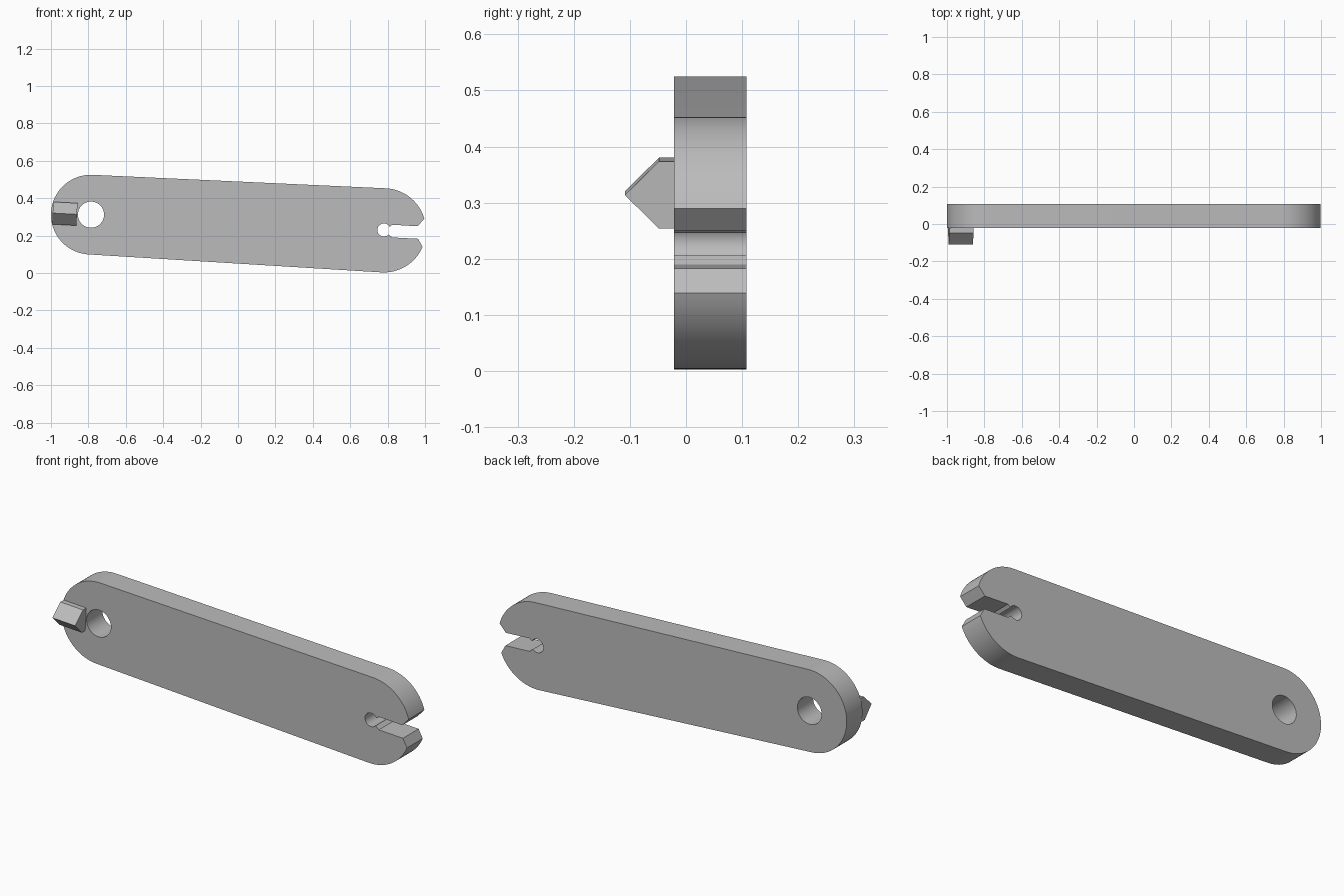
import bpy, bmesh
from math import sin, cos, radians
from mathutils import Matrix, Vector

cube = bpy.data.objects.get("Cube")
if cube:
    bpy.data.objects.remove(cube, do_unlink=True)

grey = bpy.data.materials.new("plain grey")
grey.use_nodes = True
grey.diffuse_color = (0.5, 0.5, 0.5, 1)
grey.node_tree.nodes["Principled BSDF"].inputs["Base Color"].default_value = (0.5, 0.5, 0.5, 1)


def arc(cx, cz, r, start, end, steps):
    """Points along a circle, angles in degrees."""
    angles = [radians(start + (end - start) * i / steps) for i in range(steps + 1)]
    return [(cx + r * cos(a), cz + r * sin(a)) for a in angles]


def extrude_profile(name, loops, depth, matrix):
    """Fill closed loops, inner ones as holes, and give them thickness."""
    curve = bpy.data.curves.new(name + "_profile", 'CURVE')
    curve.dimensions = '2D'
    curve.fill_mode = 'BOTH'
    curve.extrude = depth / 2
    for loop in loops:
        spline = curve.splines.new('POLY')
        spline.points.add(len(loop) - 1)
        for point, (u, v) in zip(spline.points, loop):
            point.co = (u, v, 0, 1)
        spline.use_cyclic_u = True
    helper = bpy.data.objects.new(name + "_profile", curve)
    bpy.context.collection.objects.link(helper)
    mesh = bpy.data.meshes.new_from_object(
        helper.evaluated_get(bpy.context.evaluated_depsgraph_get()))
    bpy.data.objects.remove(helper, do_unlink=True)

    bm = bmesh.new()
    bm.from_mesh(mesh)
    bmesh.ops.remove_doubles(bm, verts=bm.verts, dist=1e-5)
    bmesh.ops.transform(bm, matrix=matrix, verts=bm.verts)
    bmesh.ops.recalc_face_normals(bm, faces=bm.faces)
    bm.to_mesh(mesh)
    bm.free()

    mesh.name = name
    mesh.materials.clear()
    mesh.materials.append(grey)
    obj = bpy.data.objects.new(name, mesh)
    bpy.context.collection.objects.link(obj)
    bpy.ops.object.select_all(action='DESELECT')
    obj.select_set(True)
    bpy.context.view_layer.objects.active = obj
    bpy.ops.object.shade_smooth_by_angle(angle=radians(25))
    return obj


# Link plate: rounded ends, with a keyhole slot in the left end
outline = (
    arc(-0.787, 0.312, 0.213, 87.4, 266.6, 40)
    + arc(0.78, 0.228, 0.225, -93.4, -23.2, 20)
    + [(0.963, 0.183), (0.825, 0.19)]
    + arc(0.78, 0.23, 0.035, -43, -333, 32)
    + [(0.825, 0.258), (0.96, 0.25)]
    + arc(0.78, 0.228, 0.225, 16, 87.4, 20)
)
pivot_hole = arc(-0.786, 0.312, 0.07, 0, 351, 39)
stand_up = Matrix.Translation((0, 0.0435, 0)) @ Matrix.Rotation(radians(90), 4, 'X')
extrude_profile("link_plate", [outline, pivot_hole], 0.129, stand_up)

# Pointed lug on the front, tilted to follow the plate
lug_section = [(0.005, -0.06), (-0.048, -0.06), (-0.109, 0), (-0.048, 0.06), (0.005, 0.06)]
tilt = Matrix.Rotation(radians(3), 4, 'Y')
# Section axes: first to world y, second to world z, thickness along x
to_side = Matrix(((0, 0, 1, 0), (1, 0, 0, 0), (0, 1, 0, 0), (0, 0, 0, 1)))
extrude_profile("pointed_lug", [lug_section], 0.13,
                Matrix.Translation(Vector((-0.926, 0, 0.317))) @ tilt @ to_side)
